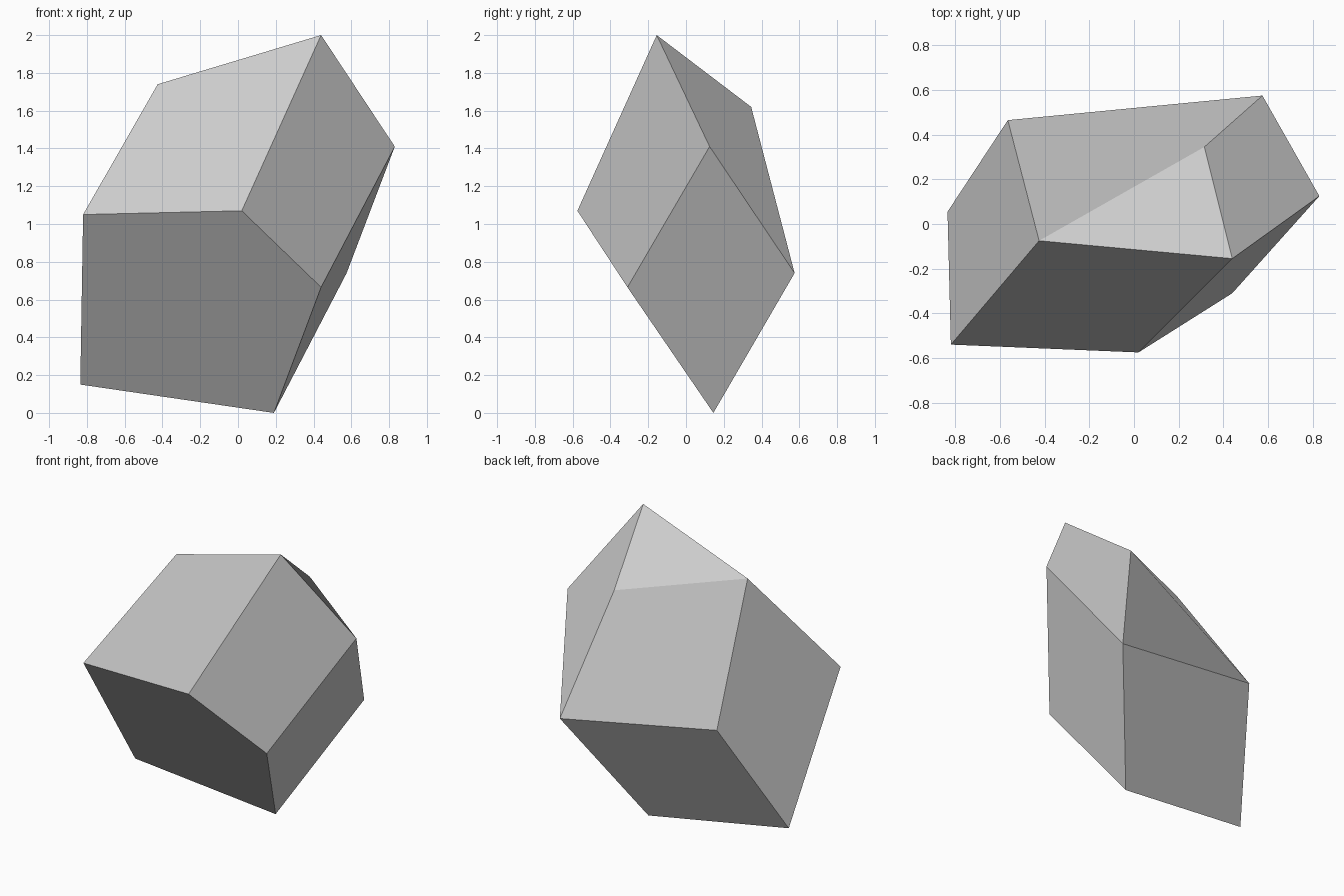
import bpy
import bmesh

default_cube = bpy.data.objects.get("Cube")
if default_cube:
    bpy.data.objects.remove(default_cube, do_unlink=True)

# Plain grey stone
stone_grey = bpy.data.materials.new("stone_grey")
stone_grey.use_nodes = True
colour = (0.6, 0.6, 0.6, 1)
stone_grey.diffuse_color = colour
for node in stone_grey.node_tree.nodes:
    if node.type == "BSDF_PRINCIPLED":
        node.inputs["Base Color"].default_value = colour

# Corners of the faceted boulder
corners = {
    "top_left": (-.425, -.075, 1.74),
    "peak": (.44, -.155, 2),
    "back_shoulder": (.315, .345, 1.62),
    "right_tip": (.83, .125, 1.41),
    "front_ridge": (.02, -.575, 1.07),
    "front_left": (-.82, -.54, 1.05),
    "low_left": (-.835, .055, .15),
    "base": (.19, .145, 0),
    "low_right": (.44, -.31, .665),
    "back_right": (.575, .575, .74),
    "back_left": (-.565, .465, .92),
}

# Facets; the first and third corners carry the convex fold of each quad
facets = [
    "front_left front_ridge peak top_left",
    "peak front_ridge low_right right_tip",
    "front_left low_left base low_right front_ridge",
    "right_tip low_right base back_right",
    "right_tip back_right back_shoulder peak",
    "top_left peak back_shoulder",
    "back_shoulder back_right back_left top_left",
    "front_left top_left back_left low_left",
    "back_left back_right base low_left",
]

bm = bmesh.new()
verts = {name: bm.verts.new(place) for name, place in corners.items()}
for facet in facets:
    face = bm.faces.new([verts[name] for name in facet.split()])
    face.smooth = False
bmesh.ops.recalc_face_normals(bm, faces=bm.faces)

mesh = bpy.data.meshes.new("boulder")
bm.to_mesh(mesh)
bm.free()
mesh.materials.append(stone_grey)
boulder = bpy.data.objects.new("boulder", mesh)
bpy.context.collection.objects.link(boulder)
